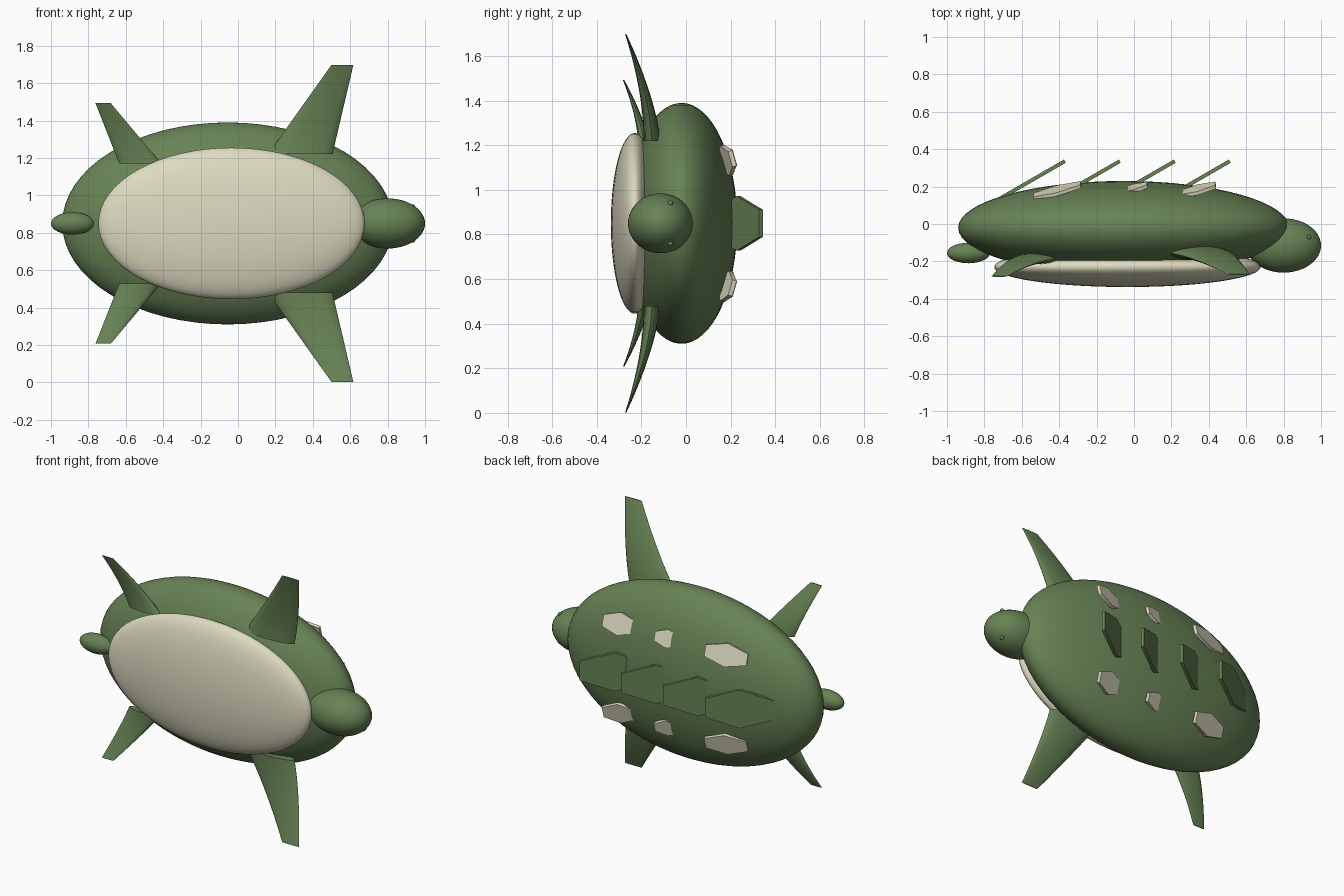
import bpy, bmesh, math
from mathutils import Matrix, Vector

if "Cube" in bpy.data.objects:
    bpy.data.objects.remove(bpy.data.objects["Cube"])

MID = 0.85  # height of the symmetry plane


def material(name, rgb):
    m = bpy.data.materials.new(name)
    m.diffuse_color = (*rgb, 1)
    m.use_nodes = True
    m.node_tree.nodes["Principled BSDF"].inputs["Base Color"].default_value = m.diffuse_color
    return m


GREEN = material("shell green", (0.135, 0.225, 0.09))
CREAM = material("belly cream", (0.73, 0.70, 0.53))


def finish(name, bm, mat, angle=40):
    bmesh.ops.recalc_face_normals(bm, faces=bm.faces)
    me = bpy.data.meshes.new(name)
    bm.to_mesh(me)
    bm.free()
    me.materials.append(mat)
    ob = bpy.data.objects.new(name, me)
    bpy.context.collection.objects.link(ob)
    bpy.ops.object.select_all(action='DESELECT')
    ob.select_set(True)
    bpy.context.view_layer.objects.active = ob
    bpy.ops.object.shade_smooth_by_angle(angle=math.radians(angle))
    return ob


def ellipsoid(name, centre, radii, mat, seg=48):
    bm = bmesh.new()
    bmesh.ops.create_uvsphere(bm, u_segments=seg, v_segments=seg // 2, radius=1)
    bm.transform(Matrix.Translation(centre) @ Matrix.Diagonal((*radii, 1)))
    return finish(name, bm, mat)


def hex_plate(name, centre, half_len, half_wide, tilt, roll, mat):
    """Thin six-sided plate: length along x, width along z, facing +y."""
    bm = bmesh.new()
    bmesh.ops.create_cone(bm, cap_ends=True, segments=6, radius1=1, radius2=1, depth=0.02)
    # put one corner pair on the width axis, then stand the plate up
    corner = max(bm.verts, key=lambda v: v.co.x).co
    turn = Matrix.Rotation(math.pi / 2 - math.atan2(corner.y, corner.x), 4, 'Z')
    size = Matrix.Diagonal((half_len / math.cos(math.pi / 6), half_wide, 1, 1))
    stand = Matrix.Rotation(math.pi / 2, 4, 'X')
    bm.transform(Matrix.Translation(centre) @ Matrix.Rotation(roll, 4, 'X')
                 @ Matrix.Rotation(tilt, 4, 'Z') @ stand @ size @ turn)
    return finish(name, bm, mat)


def flipper(name, side, base_x, tip_x, base_z, tip_z, base_y, tip_y, thick):
    """Loft of lens sections that sweeps forward (-y) and thins to the tip."""
    bm = bmesh.new()
    rings, n, steps = [], 16, 10
    for i in range(steps + 1):
        t = i / steps
        x0 = base_x[0] + (tip_x[0] - base_x[0]) * t
        x1 = base_x[1] + (tip_x[1] - base_x[1]) * t
        y = base_y + (tip_y - base_y) * t ** 1.6
        z = MID + side * (base_z + (tip_z - base_z) * t)
        h = thick * (1 - t) + 0.003
        ring = []
        for k in range(n):
            a = 2 * math.pi * k / n
            x = (x0 + x1) / 2 + (x1 - x0) / 2 * math.cos(a)
            ring.append(bm.verts.new((x, y + h * math.sin(a), z)))
        rings.append(ring)
    for a, b in zip(rings, rings[1:]):
        for k in range(n):
            bm.faces.new((a[k], a[(k + 1) % n], b[(k + 1) % n], b[k]))
    bm.faces.new(rings[0])
    bm.faces.new(rings[-1])
    return finish(name, bm, GREEN)


# Main rounded masses
ellipsoid("shell", (-0.055, -0.02, MID), (0.885, 0.25, 0.54), GREEN, 64)
ellipsoid("belly", (-0.035, -0.23, MID), (0.712, 0.107, 0.405), CREAM, 64)
ellipsoid("head", (0.80, -0.115, MID), (0.20, 0.145, 0.134), GREEN)
ellipsoid("tail", (-0.885, -0.155, MID), (0.115, 0.055, 0.06), GREEN, 32)

# Row of slanted plates along the spine
for i in range(4):
    hex_plate(f"spine_plate_{i + 1}", (-0.543 + 0.294 * i, 0.236, MID),
              0.2, 0.122, math.radians(30), 0, GREEN)

# Parts mirrored above and below the symmetry plane
SPOTS = [(0.34, 0.183, 0.10, 0.07), (0.0, 0.190, 0.075, 0.055), (-0.41, 0.178, 0.13, 0.07)]
for side, label in ((1, "upper"), (-1, "lower")):
    flipper(f"{label}_front_flipper", side, (0.16, 0.505), (0.50, 0.617),
            0.37, 0.848, -0.153, -0.27, 0.036)
    flipper(f"{label}_rear_flipper", side, (-0.635, -0.41), (-0.762, -0.68),
            0.32, 0.643, -0.185, -0.28, 0.026)
    ellipsoid(f"{label}_eye", (0.935, -0.07, MID + side * 0.09), (0.012,) * 3, GREEN, 16)
    for i, (x, y, length, width) in enumerate(SPOTS):
        hex_plate(f"{label}_shell_spot_{i + 1}", (x, y, MID + side * 0.283), length, width,
                  math.radians(15), -side * math.radians(-16), CREAM)
